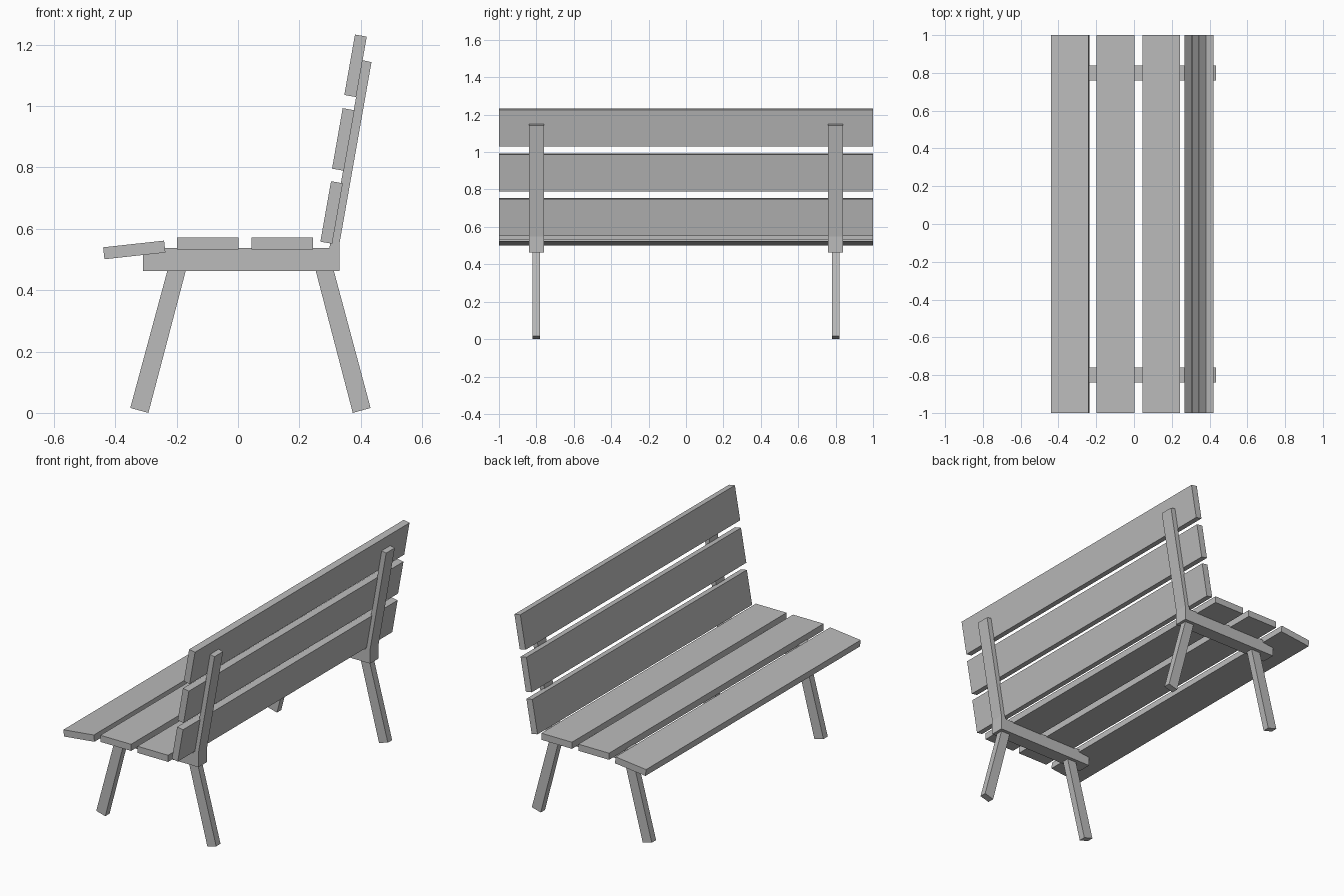
import bpy, bmesh, math
from mathutils import Matrix

if "Cube" in bpy.data.objects:
    bpy.data.objects.remove(bpy.data.objects["Cube"])

grey = bpy.data.materials.new("plain_grey")
grey.use_nodes = True
colour = (0.5, 0.5, 0.5, 1)
grey.diffuse_color = colour
grey.node_tree.nodes["Principled BSDF"].inputs["Base Color"].default_value = colour


def finish(bm, name):
    bmesh.ops.recalc_face_normals(bm, faces=bm.faces)
    mesh = bpy.data.meshes.new(name)
    bm.to_mesh(mesh)
    bm.free()
    mesh.materials.append(grey)
    obj = bpy.data.objects.new(name, mesh)
    bpy.context.collection.objects.link(obj)
    return obj


def slat(name, x, z, pitch):
    """Full-width board, 0.2 deep, pitched about the y axis."""
    bm = bmesh.new()
    bmesh.ops.create_cube(bm, size=1)
    bmesh.ops.scale(bm, vec=(0.2, 2, 0.039), verts=bm.verts)
    bmesh.ops.rotate(bm, matrix=Matrix.Rotation(math.radians(-pitch), 3, 'Y'), verts=bm.verts)
    finish(bm, name).location = (x, 0, z)


def side_profile(name, points, y, width):
    """Side outline extruded across y."""
    bm = bmesh.new()
    face = bm.faces.new([bm.verts.new((px, y - width / 2, pz)) for px, pz in points])
    ext = bmesh.ops.extrude_face_region(bm, geom=[face])
    verts = [g for g in ext["geom"] if isinstance(g, bmesh.types.BMVert)]
    bmesh.ops.translate(bm, vec=(0, width, 0), verts=verts)
    finish(bm, name)


# Seat boards
slat("front_seat_slat", -0.338, 0.531, 6.3)
slat("middle_seat_slat", -0.098, 0.552, 0)
slat("rear_seat_slat", 0.144, 0.552, 0)

# Backrest boards
for name, x, z in (("lower", 0.305, 0.653), ("middle", 0.343, 0.891), ("upper", 0.383, 1.131)):
    slat(name + "_back_slat", x, z, 80)

# Side frames and splayed legs
frame = [(-0.31, 0.463), (0.33, 0.463), (0.33, 0.548), (0.435, 1.143),
         (0.406, 1.149), (0.298, 0.538), (-0.31, 0.538)]
front_leg = [(-0.351, 0.016), (-0.292, 0), (-0.17, 0.464), (-0.23, 0.464)]
rear_leg = [(0.374, 0), (0.432, 0.016), (0.312, 0.464), (0.253, 0.464)]
for side, y in (("near", -0.8), ("far", 0.8)):
    side_profile(side + "_side_frame", frame, y, 0.08)
    side_profile(side + "_front_leg", front_leg, y, 0.04)
    side_profile(side + "_rear_leg", rear_leg, y, 0.04)
